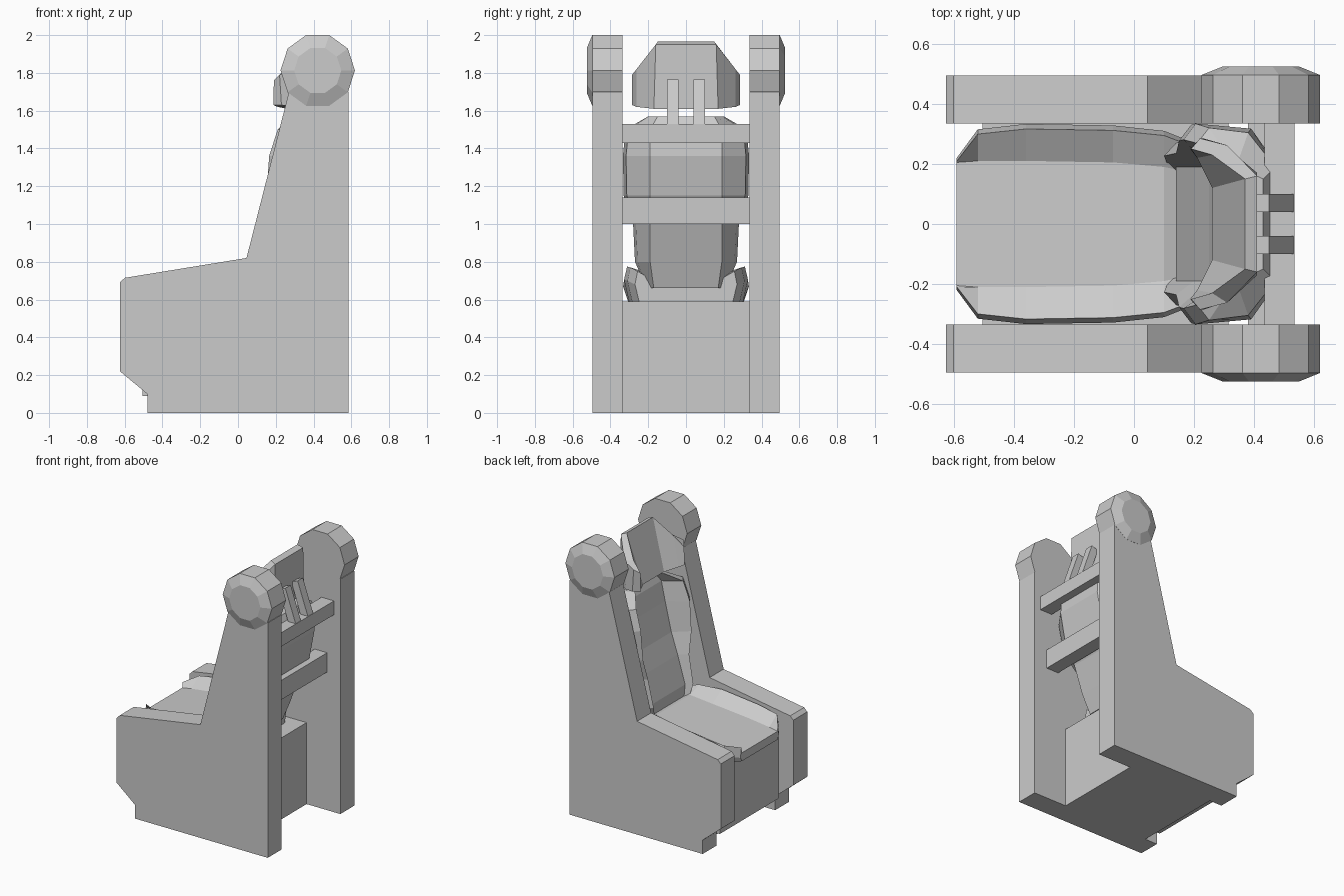
import bpy, math

if "Cube" in bpy.data.objects:
    bpy.data.objects.remove(bpy.data.objects["Cube"])


def make(name, verts, faces):
    me = bpy.data.meshes.new(name)
    me.from_pydata(verts, [], faces)
    ob = bpy.data.objects.new(name, me)
    bpy.context.collection.objects.link(ob)
    # consistent outward normals
    import bmesh
    bm = bmesh.new()
    bm.from_mesh(me)
    bmesh.ops.recalc_face_normals(bm, faces=bm.faces)
    bm.to_mesh(me)
    bm.free()
    return ob


def loft(name, rings):
    """Skin a list of equal-length closed rings and cap both ends."""
    n = len(rings[0])
    verts = [p for r in rings for p in r]
    faces = [(k * n + i, k * n + (i + 1) % n, (k + 1) * n + (i + 1) % n, (k + 1) * n + i)
             for k in range(len(rings) - 1) for i in range(n)]
    faces += [tuple(range(n)), tuple(range(len(verts) - n, len(verts)))]
    return make(name, verts, faces)


def extrude_y(name, profile, y0, y1):
    return loft(name, [[(x, y, z) for x, z in profile] for y in (y0, y1)])


def box(name, x0, x1, y0, y1, z0, z1):
    return extrude_y(name, [(x0, z0), (x1, z0), (x1, z1), (x0, z1)], y0, y1)


def mirrored(half):
    """Close a half section (y > 0) with its mirror image."""
    return half + [(x, -y, z) for x, y, z in reversed(half)]


# Side panels with ten-sided bevelled knobs on top
panel = [(-.48, 0), (.585, 0), (.585, 1.7), (.42, 1.8), (.27, 1.7), (.045, .82),
         (-.6, .715), (-.625, .69), (-.625, .22), (-.48, .10)]


def decagon(r, y):
    return [(.422 + r * math.cos(i * math.pi / 5), y,
             1.813 + r * math.sin(i * math.pi / 5)) for i in range(10)]


for s, side in ((-1, "near"), (1, "far")):
    extrude_y("side_panel_" + side, panel, s * .335, s * .495)
    loft("knob_" + side, [decagon(.197, s * .335), decagon(.197, s * .496),
                          decagon(.125, s * .525)])

# Base block under the cushion
extrude_y("base_block", [(-.38, 0), (.315, 0), (.315, .59), (-.505, .59), (-.505, .09),
                         (-.38, .09)], -.335, .335)

# Seat cushion: x, centre height, bolster height, half width, centre half width
cushion = [(-.59, .65, .69, .22, .205), (-.52, .66, .72, .315, .21),
           (-.36, .68, .74, .333, .21), (-.07, .71, .775, .328, .205),
           (.10, .735, .77, .31, .19), (.20, .70, .75, .27, .17)]
loft("seat_cushion", [mirrored([(x, i, zc), (x, w * .95, zb), (x, w, zb - .07),
                                (x, w * .92, .59)])
                      for x, zc, zb, w, i in cushion])

# Backrest: height, centre front, bolster front, back, half width, centre half width
backrest = [(.66, .14, .12, .24, .21, .17), (.80, .14, .10, .29, .27, .19),
            (1.0, .20, .14, .36, .28, .19), (1.15, .25, .15, .44, .33, .19),
            (1.36, .30, .165, .48, .334, .19), (1.50, .33, .21, .47, .32, .19),
            (1.57, .36, .29, .43, .20, .15)]
loft("backrest", [mirrored([(fc, i, z), (fb, w * .84, z), (fb + .04, w, z),
                            (b - .09, w * .95, z), (b, i, z)])
                  for z, fc, fb, b, w, i in backrest])

# Headrest wrapping forward at both sides
half_head = [
    [(.26, .12, 1.61), (.37, .15, 1.965), (.41, .16, 1.95), (.41, .17, 1.61)],
    [(.21, .22, 1.62), (.26, .23, 1.83), (.31, .262, 1.82), (.30, .262, 1.62)],
    [(.187, .25, 1.63), (.19, .25, 1.76), (.22, .285, 1.79), (.23, .285, 1.63)]]
loft("headrest", [[(x, -y, z) for x, y, z in r] for r in reversed(half_head)] + half_head)

# Rear crossbars
box("upper_crossbar", .435, .535, -.335, .335, 1.43, 1.53)
box("lower_crossbar", .38, .48, -.335, .335, 1.0, 1.14)

# Headrest prongs leaning forward from the upper bar
prong = [(.48, 1.50), (.535, 1.52), (.45, 1.765), (.40, 1.745)]
for s, side in ((-1, "near"), (1, "far")):
    extrude_y("headrest_prong_" + side, prong, s * .04, s * .1)
